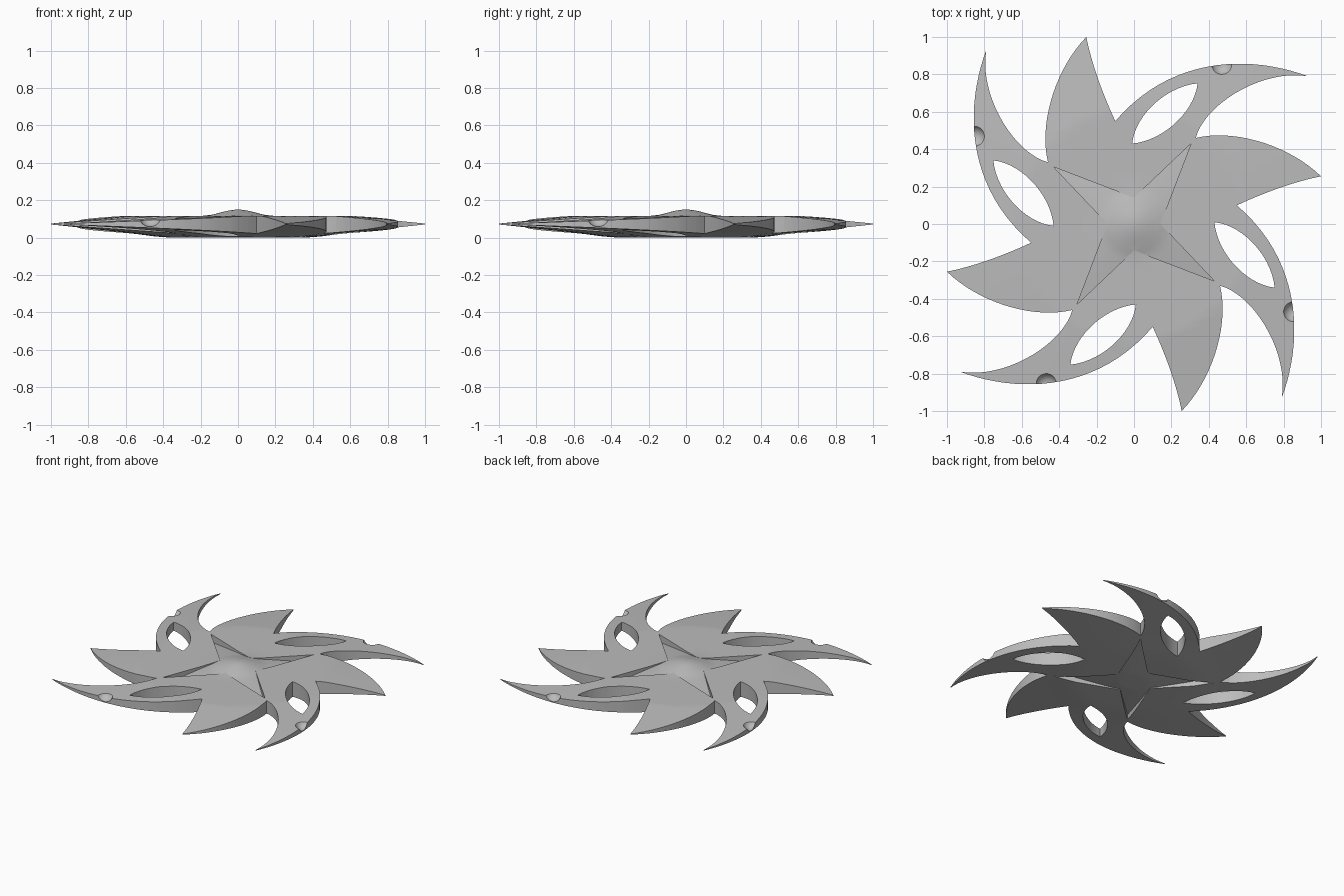
import bpy, bmesh, math
from mathutils import Vector, Matrix
from mathutils.geometry import interpolate_bezier

if "Cube" in bpy.data.objects:
    bpy.data.objects.remove(bpy.data.objects["Cube"])

steel = bpy.data.materials.new("grey_steel")
steel.use_nodes = True
GREY = (0.5, 0.5, 0.5, 1)
steel.diffuse_color = GREY
steel.node_tree.nodes["Principled BSDF"].inputs["Base Color"].default_value = GREY


def quarter(k):
    return Matrix.Rotation(k * math.pi / 2, 3, 'Z')


def vec(x, y):
    return Vector((x, y, 0))


def curve(p, h, g, q, n=14):
    return interpolate_bezier(vec(*p), vec(*h), vec(*g), vec(*q), n)


def mix(a, b, t):
    return a + (b - a) * min(max(t, 0), 1)


def add_sheet(bm, layer, outline, reach):
    """Fill an outline and remember how far its blade reaches."""
    verts = [bm.verts.new(p) for p in outline]
    for v in verts:
        v[layer] = reach
    face = bm.faces.new(verts)
    bmesh.ops.triangulate(bm, faces=[face])


def solid(name, sheets, top, bottom, step):
    """Join flat sheets, slice them finely, then give them a top and a bottom."""
    bm = bmesh.new()
    layer = bm.verts.layers.float.new("reach")
    for outline, reach in sheets:
        add_sheet(bm, layer, outline, reach)
    count = int(1 / step) + 1
    for axis in (Vector((1, 0, 0)), Vector((0, 1, 0))):
        for i in range(-count, count):
            bmesh.ops.bisect_plane(bm, geom=bm.verts[:] + bm.edges[:] + bm.faces[:],
                                   plane_co=axis * (i + 0.5) * step, plane_no=axis)
    bmesh.ops.remove_doubles(bm, verts=bm.verts[:], dist=0.0002)
    bmesh.ops.triangulate(bm, faces=bm.faces[:])
    lower = bm.verts[:]
    result = bmesh.ops.extrude_face_region(bm, geom=bm.faces[:], use_keep_orig=True)
    upper = [g for g in result["geom"] if isinstance(g, bmesh.types.BMVert)]
    for group, height in ((lower, bottom), (upper, top)):
        for v in group:
            v.co.z = height(math.hypot(v.co.x, v.co.y), v[layer])
    bmesh.ops.recalc_face_normals(bm, faces=bm.faces[:])
    return make_object(name, bm)


def make_object(name, bm):
    mesh = bpy.data.meshes.new(name)
    bm.to_mesh(mesh)
    bm.free()
    mesh.materials.append(steel)
    obj = bpy.data.objects.new(name, mesh)
    bpy.context.collection.objects.link(obj)
    return obj


def activate(obj):
    bpy.ops.object.select_all(action='DESELECT')
    obj.select_set(True)
    bpy.context.view_layer.objects.active = obj


def cut(target, cutter):
    cutter.hide_render = True
    activate(target)
    mod = target.modifiers.new("cut", 'BOOLEAN')
    mod.operation = 'DIFFERENCE'
    mod.solver = 'EXACT'
    mod.object = cutter
    bpy.ops.object.modifier_apply(modifier=mod.name)
    bpy.data.objects.remove(cutter)


# Key points of one quarter
NOTCH, CROTCH = (0.55, 0.10), (0.33, 0.46)
NOTCH_NEXT = (-0.10, 0.55)
HOOK_TIP, LEAF_TIP = (0.93, 0.79), (1.0, 0.255)
STAR_TIP, STAR_INNER = vec(0.305, 0.43), vec(0.14, 0)
ROOT = 0.566

# Hooked blade, leaf blade and hub outlines
hook = (curve(NOTCH_NEXT, (0.2, 0.9), (0.62, 0.905), HOOK_TIP, 22)
        + curve(HOOK_TIP, (0.69, 0.83), (0.38, 0.645), CROTCH, 18)[1:])
leaf = (curve(CROTCH, (0.54, 0.51), (0.83, 0.42), LEAF_TIP, 18)
        + curve(LEAF_TIP, (0.85, 0.225), (0.69, 0.165), NOTCH)[1:])
back = quarter(-1)
hub = [STAR_TIP, STAR_INNER, back @ STAR_TIP, back @ vec(*CROTCH), vec(*NOTCH), vec(*CROTCH)]


# Heights as functions of distance from the centre
def bell(r):
    return 0.115 + 0.035 * (0.5 + 0.5 * math.cos(math.pi * min(r / 0.2, 1)))


def plate_top(r, reach):
    return mix(bell(r), 0.075, (r - 0.62) / (reach - 0.62))


def plate_bottom(r, reach):
    if r < ROOT:
        return mix(0, 0.022, (r - 0.4) / (ROOT - 0.4))
    return mix(0.022, 0.07, (r - ROOT) / (reach - ROOT))


def star_top(r, reach):
    return mix(bell(r), 0.06, (r - 0.14) / 0.38)


def star_bottom(r, reach):
    return mix(0, 0.052, (r - 0.1) / 0.42)


# Bladed plate
sheets = []
for k in range(4):
    turn = quarter(k)
    for outline, reach in ((hook, 1.22), (leaf, 1.032), (hub, 1.032)):
        sheets.append(([turn @ p for p in outline], reach))
plate = solid("bladed_plate", sheets, plate_top, plate_bottom, 0.08)

# Pointed slots through the hooked blades
ends = (-0.01, 0.43), (0.34, 0.752)
slot = (curve(ends[0], (0.005, 0.58), (0.17, 0.735), ends[1], 16)
        + curve(ends[1], (0.325, 0.605), (0.16, 0.445), ends[0], 16)[1:-1])
bm = bmesh.new()
for k in range(4):
    face = bm.faces.new([bm.verts.new(quarter(k) @ p - Vector((0, 0, 0.1))) for p in slot])
    ext = bmesh.ops.extrude_face_region(bm, geom=[face], use_keep_orig=True)
    bmesh.ops.translate(bm, vec=(0, 0, 0.4),
                        verts=[g for g in ext["geom"] if isinstance(g, bmesh.types.BMVert)])
bmesh.ops.recalc_face_normals(bm, faces=bm.faces[:])
cut(plate, make_object("slot_cutter", bm))

# Round thumb dimples on the outer rims
bm = bmesh.new()
for k in range(4):
    spot = quarter(k) @ vec(0.47, 0.855)
    spot.z = 0.118
    bmesh.ops.create_uvsphere(bm, u_segments=32, v_segments=16, radius=0.06,
                              matrix=Matrix.Translation(spot))
cut(plate, make_object("dimple_cutter", bm))

# Sunken star with a domed centre
star_outline = []
for k in range(4):
    star_outline += [quarter(k) @ STAR_INNER, quarter(k) @ STAR_TIP]
star = solid("domed_star", [(star_outline, 1)], star_top, star_bottom, 0.03)

for obj in (plate, star):
    activate(obj)
    bpy.ops.object.shade_smooth_by_angle(angle=math.radians(30))
